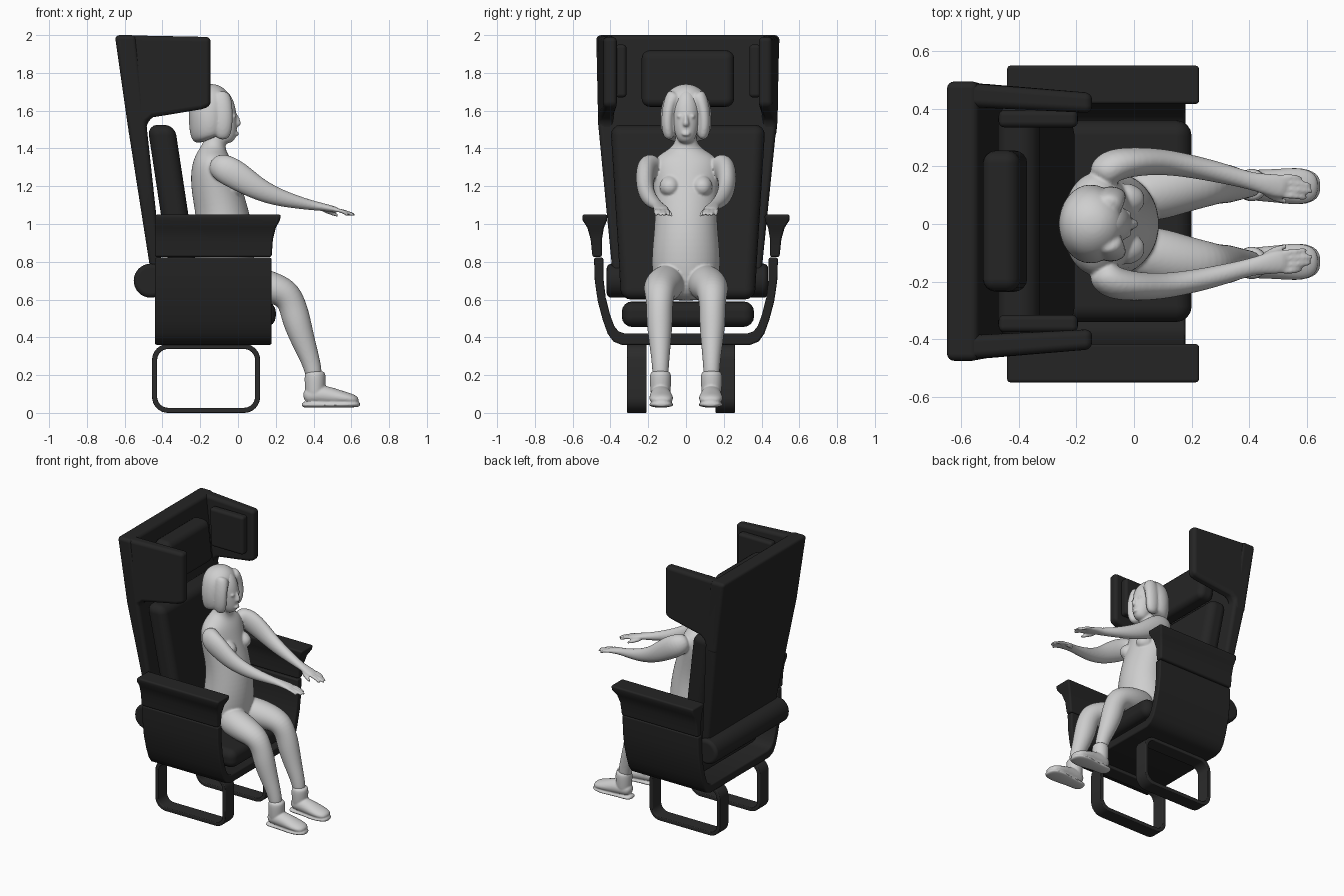
import bpy, bmesh, math
from mathutils import Vector


def material(name, v):
    m = bpy.data.materials.new(name)
    m.diffuse_color = (v, v, v, 1)
    return m


BLACK = material("black upholstery", 0.018)
FRAME = material("dark metal", 0.024)
PALE = material("pale grey", 0.62)


def finish(name, bm, mat, bevel=0.0, seg=4):
    bmesh.ops.recalc_face_normals(bm, faces=bm.faces)
    me = bpy.data.meshes.new(name)
    bm.to_mesh(me)
    bm.free()
    ob = bpy.data.objects.new(name, me)
    bpy.context.collection.objects.link(ob)
    me.materials.append(mat)
    for p in me.polygons:
        p.use_smooth = True
    if bevel:
        b = ob.modifiers.new("round edges", "BEVEL")
        b.width, b.segments, b.limit_method = bevel, seg, "ANGLE"
        b.angle_limit = math.radians(40)
        b.harden_normals = True
    return ob


def stack(name, sections, mat, bevel):
    """Solid through rectangles (z, x0, x1, y0, y1)."""
    bm = bmesh.new()
    rows = [[bm.verts.new(p) for p in ((x0, y0, z), (x1, y0, z), (x1, y1, z), (x0, y1, z))]
            for z, x0, x1, y0, y1 in sections]
    for a, b in zip(rows, rows[1:]):
        for i in range(4):
            bm.faces.new((a[i], a[(i + 1) % 4], b[(i + 1) % 4], b[i]))
    bm.faces.new(rows[0])
    bm.faces.new(rows[-1])
    return finish(name, bm, mat, bevel)


def strip(name, outer, inner, place, lo, hi, mat, closed, bevel):
    """Bent plate between two matching outlines, extruded from lo to hi."""
    bm = bmesh.new()
    rows = [[bm.verts.new(place(*p, t)) for p, t in ((o, lo), (o, hi), (i, hi), (i, lo))]
            for o, i in zip(outer, inner)]
    n = len(rows)
    for k in range(n if closed else n - 1):
        a, b = rows[k], rows[(k + 1) % n]
        for i in range(4):
            bm.faces.new((a[i], a[(i + 1) % 4], b[(i + 1) % 4], b[i]))
    if not closed:
        bm.faces.new(rows[0])
        bm.faces.new(rows[-1])
    return finish(name, bm, mat, bevel, 3)


def tube(bm, rings, n=14):
    """Oval loft through rings (x, y, z, half width, half depth)."""
    pts = [Vector(r[:3]) for r in rings]
    rows = []
    for i, r in enumerate(rings):
        t = (pts[min(i + 1, len(pts) - 1)] - pts[max(i - 1, 0)]).normalized()
        side = Vector((0, 1, 0))
        side = (side - t * side.dot(t)).normalized()
        up = t.cross(side)
        rows.append([bm.verts.new(pts[i] + side * r[3] * math.cos(2 * math.pi * k / n)
                                  + up * r[4] * math.sin(2 * math.pi * k / n)) for k in range(n)])
    for a, b in zip(rows, rows[1:]):
        for k in range(n):
            bm.faces.new((a[k], a[(k + 1) % n], b[(k + 1) % n], b[k]))
    bm.faces.new(rows[0])
    bm.faces.new(rows[-1])


def soft(name, tubes, voxel, smooth):
    """Fuse several lofts into one smooth skin."""
    bm = bmesh.new()
    for t in tubes:
        tube(bm, t)
    ob = finish(name, bm, PALE)
    ob.modifiers.new("subdivide", "SUBSURF").levels = 2
    r = ob.modifiers.new("fuse", "REMESH")
    r.mode, r.voxel_size, r.use_smooth_shade = "VOXEL", voxel, True
    s = ob.modifiers.new("soften", "SMOOTH")
    s.factor, s.iterations = 0.5, smooth


def upright(rows):
    return [(x, 0, z, ry, rx) for x, z, ry, rx in rows]


def flip(rows, s):
    return [(x, s * y, z, a, b) for x, y, z, a, b in rows]


# Back shell, back cushion, head pillow
stack("back_shell", [(0.70, -0.455, -0.395, -0.385, 0.395), (1.53, -0.585, -0.485, -0.465, 0.48),
                     (2.0, -0.652, -0.54, -0.475, 0.495)], BLACK, 0.025)
stack("back_cushion", [(0.60, -0.335, -0.2, -0.345, 0.365), (0.80, -0.37, -0.225, -0.355, 0.375),
                       (1.525, -0.48, -0.335, -0.40, 0.42)], BLACK, 0.055)
stack("head_pillow", [(1.62, -0.49, -0.365, -0.235, 0.255), (1.92, -0.53, -0.40, -0.235, 0.255)], BLACK, 0.045)

# Head wings with their inner pads
side_outline = [(-0.648, 2.0), (-0.145, 1.99), (-0.145, 1.625), (-0.19, 1.608), (-0.45, 1.565),
                (-0.48, 1.54), (-0.49, 1.46), (-0.575, 1.46)]
for s, tag in ((1, "left"), (-1, "right")):
    bm = bmesh.new()
    rows = []
    for edge in (lambda x: 0.485 - 0.08 * (x + 0.65), lambda x: 0.40 - 0.05 * (x + 0.65)):
        rows.append([bm.verts.new((x, 0.01 + s * (edge(x) - max(0, 1.55 - z) * 0.1), z)) for x, z in side_outline])
        bm.faces.new(rows[-1])
    for i in range(len(side_outline)):
        j = (i + 1) % len(side_outline)
        bm.faces.new((rows[0][i], rows[0][j], rows[1][j], rows[1][i]))
    finish("head_wing_" + tag, bm, BLACK, 0.025)
    ys = sorted((0.01 + s * 0.325, 0.01 + s * 0.385))
    stack("wing_pad_" + tag, [(1.67, -0.46, -0.195, *ys), (1.95, -0.47, -0.195, *ys)], BLACK, 0.02)

    # Flared armrests
    def arm(z, x, a, b):
        return (z, -0.44, x, *sorted((s * a, s * b)))
    stack("armrest_" + tag, [arm(0.825, 0.178, 0.445, 0.495), arm(0.92, 0.185, 0.445, 0.505),
                             arm(0.98, 0.20, 0.435, 0.522), arm(1.02, 0.222, 0.418, 0.548),
                             arm(1.05, 0.228, 0.415, 0.55)], BLACK, 0.012)

# U-shaped body shell under the seat
half_out = [(0.487, 0.822), (0.483, 0.70), (0.467, 0.59), (0.44, 0.49), (0.415, 0.42), (0.385, 0.378), (0.34, 0.36)]
half_in = [(0.437, 0.822), (0.437, 0.71), (0.425, 0.61), (0.402, 0.52), (0.38, 0.46), (0.358, 0.432), (0.325, 0.42)]


def both(half):
    return half + [(-y, z) for y, z in reversed(half)]


strip("body_shell", both(half_out), both(half_in), lambda y, z, t: (t, y, z), -0.44, 0.178, BLACK, False, 0.01)

# Seat cushion
stack("seat_cushion", [(0.455, -0.36, 0.2, -0.34, 0.36), (0.59, -0.36, 0.2, -0.34, 0.36)], BLACK, 0.055)

# Round bolster behind the seat
bm = bmesh.new()
rings = [[bm.verts.new((-0.462 + 0.09 * math.cos(k * math.pi / 16), y, 0.70 + 0.09 * math.sin(k * math.pi / 16)))
          for k in range(32)] for y in (-0.42, 0.435)]
for k in range(32):
    j = (k + 1) % 32
    bm.faces.new((rings[0][k], rings[0][j], rings[1][j], rings[1][k]))
for r in rings:
    bm.faces.new(r)
finish("back_bolster", bm, BLACK, 0.025)


# Flat-bar loop legs
def rounded(x0, x1, z0, z1, r, n=8):
    out = []
    for q, (cx, cz) in enumerate(((x1 - r, z1 - r), (x0 + r, z1 - r), (x0 + r, z0 + r), (x1 - r, z0 + r))):
        for k in range(n + 1):
            a = math.pi / 2 * (q + k / n)
            out.append((cx + r * math.cos(a), cz + r * math.sin(a)))
    return out


for tag, y in (("left", 0.207), ("right", -0.26)):
    strip("loop_leg_" + tag, rounded(-0.455, 0.117, 0, 0.365, 0.085), rounded(-0.428, 0.09, 0.027, 0.338, 0.058),
          lambda x, z, t: (x, t, z), y - 0.052, y + 0.052, FRAME, True, 0.006)

# Seated figure: torso, neck, head and face
body = [
    upright([(-0.08, 0.59, .13, .10), (-0.08, 0.67, .18, .16), (-0.075, 0.82, .19, .17), (-0.07, 0.95, .174, .158),
             (-0.085, 1.07, .168, .143), (-0.12, 1.2, .178, .135), (-0.135, 1.3, .19, .12), (-0.135, 1.36, .165, .095),
             (-0.13, 1.40, .08, .068), (-0.12, 1.44, .057, .057), (-0.10, 1.52, .052, .052)]),
    upright([(-0.055, 1.425, .028, .03), (-0.06, 1.455, .052, .057), (-0.073, 1.50, .067, .071),
             (-0.083, 1.56, .075, .08), (-0.098, 1.62, .077, .086), (-0.11, 1.68, .06, .07), (-0.12, 1.72, .03, .03)]),
    upright([(-0.014, 1.585, .008, .012), (-0.004, 1.55, .012, .016), (0.002, 1.53, .018, .016),
             (-0.006, 1.517, .014, .012)]),
    upright([(-0.008, 1.488, .018, .008), (-0.006, 1.478, .026, .014), (-0.008, 1.465, .018, .010)])]
arm_path = [(-0.13, .15, 1.325, .05, .05), (-0.085, .205, 1.30, .062, .08), (0.0, .217, 1.255, .052, .08),
            (0.1, .217, 1.187, .046, .062), (0.2, .20, 1.145, .041, .050), (0.3, .178, 1.118, .037, .037),
            (0.4, .15, 1.097, .030, .026), (0.45, .14, 1.09, .037, .021), (0.51, .13, 1.077, .044, .017),
            (0.53, .128, 1.072, .038, .014)]
leg_path = [(-0.04, .09, .70, .09, .10), (0.08, .112, .68, .105, .10), (0.18, .135, .662, .095, .09),
            (0.26, .14, .632, .08, .082), (0.292, .14, .56, .07, .076), (0.312, .14, .48, .072, .077),
            (0.352, .137, .36, .058, .062), (0.395, .135, .25, .045, .048), (0.41, .135, .15, .042, .042)]
for s in (1, -1):
    body += [flip(arm_path, s), flip(leg_path, s)]
    # Bust, eyelids, thumb and fingers
    body.append(flip([(-0.05, .085, 1.2, .065, .07), (0.0, .085, 1.195, .055, .055), (0.038, .088, 1.19, .025, .025)], s))
    body.append(flip([(-0.022, .032, 1.578, .012, .01), (-0.02, .032, 1.57, .018, .014), (-0.022, .032, 1.56, .012, .01)], s))
    body.append(flip([(0.44, .12, 1.08, .015, .013), (0.49, .088, 1.06, .013, .012), (0.535, .075, 1.042, .009, .009)], s))
    for i, tip in enumerate((0.60, 0.62, 0.615, 0.585)):
        y = 0.097 + 0.0215 * i
        body.append(flip([(0.50, y + .003, 1.078, .011, .011), (0.56, y, 1.068, .011, .011),
                          (tip - .01, y - .005, 1.05, .010, .010), (tip, y - .005, 1.046, .006, .006)], s))
soft("seated_figure", body, 0.0065, 4)

# Bobbed hair with locks framing the face
hair = [upright([(-0.14, 1.45, .105, .09), (-0.15, 1.47, .13, .107), (-0.15, 1.53, .143, .113),
                 (-0.15, 1.60, .14, .116), (-0.145, 1.67, .122, .114), (-0.14, 1.715, .085, .085),
                 (-0.14, 1.742, .03, .03)])]
for s in (1, -1):
    hair.append(flip([(-0.09, .05, 1.695, .05, .045), (-0.085, .08, 1.65, .04, .055), (-0.08, .098, 1.58, .034, .055),
                      (-0.08, .098, 1.50, .034, .052), (-0.085, .085, 1.445, .025, .035)], s))
soft("hair", hair, 0.007, 4)

# Ankle boots: shaft, foot, sole
for s, tag in ((1, "left"), (-1, "right")):
    shaft = [(0.408, .135, z, a, b) for z, a, b in ((.225, .05, .052), (.20, .06, .058), (.13, .056, .056), (.06, .05, .05))]
    foot = [(0.345, .135, .08, .035, .035), (0.40, .135, .10, .056, .055), (0.48, .133, .09, .058, .052),
            (0.56, .131, .078, .068, .036), (0.615, .130, .07, .058, .028), (0.638, .130, .062, .03, .014)]
    sole = [(0.335, .135, .043, .035, .014), (0.37, .135, .043, .054, .016), (0.45, .134, .043, .05, .016),
            (0.55, .131, .043, .072, .016), (0.62, .130, .045, .06, .016), (0.648, .130, .046, .03, .014)]
    soft("boot_" + tag, [flip(p, s) for p in (shaft, foot, sole)], 0.006, 2)
